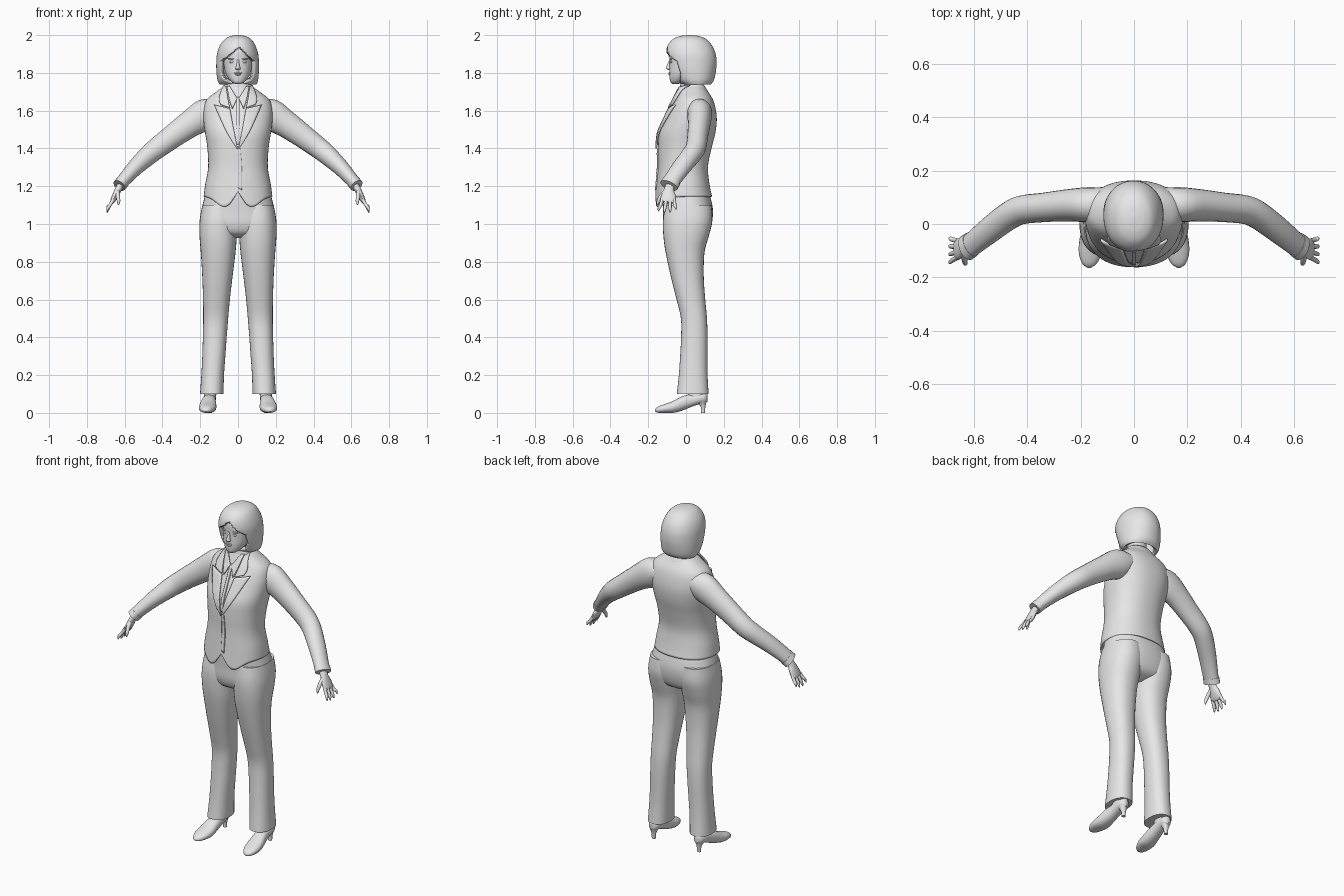
import bpy, bmesh, math
from mathutils import Vector

grey = bpy.data.materials.new("plain_grey")
grey.diffuse_color = (0.8, 0.8, 0.8, 1)


def finish(bm, name, mirror=False, solid=0, angle=40):
    bmesh.ops.recalc_face_normals(bm, faces=bm.faces)
    me = bpy.data.meshes.new(name)
    bm.to_mesh(me)
    bm.free()
    me.materials.append(grey)
    for p in me.polygons:
        p.use_smooth = True
    me.set_sharp_from_angle(angle=math.radians(angle))
    ob = bpy.data.objects.new(name, me)
    bpy.context.collection.objects.link(ob)
    if solid:
        m = ob.modifiers.new("thickness", 'SOLIDIFY')
        m.thickness = solid
        m.offset = -1
    if mirror:
        m = ob.modifiers.new("mirror", 'MIRROR')
        m.use_axis = (True, False, False)
        m.use_mirror_merge = False
    return ob


def dense(rows, k):
    """Smooth spline through rows of numbers, k steps per span."""
    out = []
    n = len(rows)
    for i in range(n - 1):
        a, b, c, d = (rows[max(0, min(n - 1, i + j))] for j in (-1, 0, 1, 2))
        for s in range(k):
            t = s / k
            out.append([q + 0.5 * t * (r - p + t * (2*p - 5*q + 4*r - s_ + t * (3*(q - r) + s_ - p)))
                        for p, q, r, s_ in zip(a, b, c, d)])
    return out + [list(rows[-1])]


def spow(v, p):
    return math.copysign(abs(v) ** p, v)


def skin(rings, caps=True):
    bm = bmesh.new()
    vs = [[bm.verts.new(p) for p in r] for r in rings]
    n = len(rings[0])
    for a, b in zip(vs, vs[1:]):
        for i in range(n):
            bm.faces.new((a[i], a[(i + 1) % n], b[(i + 1) % n], b[i]))
    if caps:
        bm.faces.new(vs[0])
        bm.faces.new(vs[-1])
    return bm


def upright(rows, k=4, n=32, p=0.88, caps=True):
    """Rows: height, centre x, half width, front y, back y."""
    rings = []
    for z, cx, rx, yf, yb in dense(rows, k):
        rings.append([(cx + rx * spow(math.cos(t), p),
                       (yf + yb) / 2 + (yb - yf) / 2 * spow(math.sin(t), p), z)
                      for t in (2 * math.pi * i / n for i in range(n))])
    return skin(rings, caps)


def limb(rows, k=3, n=20):
    """Rows: centre x, y, z, half width along y, half thickness."""
    d = dense(rows, k)
    c = [Vector(r[:3]) for r in d]
    rings = []
    for i, r in enumerate(d):
        t = (c[min(i + 1, len(c) - 1)] - c[max(i - 1, 0)]).normalized()
        u = Vector((0, 1, 0))
        u = (u - t * t.dot(u)).normalized()
        v = t.cross(u)
        rings.append([c[i] + u * r[3] * math.cos(a) + v * r[4] * math.sin(a)
                      for a in (2 * math.pi * j / n for j in range(n))])
    return skin(rings)


# Jacket body with a dipped, cut-away front hem
torso = [(1.13, 0, .182, -.162, .138), (1.2, 0, .174, -.156, .125), (1.3, 0, .158, -.148, .116),
         (1.4, 0, .162, -.148, .135), (1.48, 0, .174, -.142, .155), (1.55, 0, .183, -.113, .163),
         (1.61, 0, .182, -.085, .157), (1.66, 0, .165, -.06, .142), (1.7, 0, .115, -.042, .117),
         (1.735, 0, .068, -.028, .092)]
bm = upright(torso, 4, 64, caps=False)
for v in bm.verts:
    w = max(0, min(1, (1.28 - v.co.z) / 0.15))
    front = max(0, min(1, -v.co.y / 0.1))
    dip = 0.055 * math.exp(-((abs(v.co.x) - .075) / .055) ** 2) - 0.035 * math.exp(-(v.co.x / .025) ** 2)
    v.co.z += w * (0.015 - front * dip)
finish(bm, "jacket_body", solid=.01)
table = dense(torso, 4)


def chest(x, z):
    """Front surface of the jacket at x, z."""
    for a, b in zip(table, table[1:]):
        if z <= b[0] or b is table[-1]:
            t = max(0, min(1, (z - a[0]) / (b[0] - a[0])))
            rx, yf, yb = (a[i] + t * (b[i] - a[i]) for i in (2, 3, 4))
            c = min(1, abs(x) / rx) ** (1 / .88)
            return (yf + yb) / 2 - (yb - yf) / 2 * math.sqrt(max(0, 1 - c * c)) ** .88


def plate(name, inner, outer, off, mirror=True):
    """Cloth strip between two edges given in x, z, laid on the chest."""
    bm = bmesh.new()
    a, b = dense(inner, 6), dense(outer, 6)
    g = [[bm.verts.new((x, chest(x, z) - off, z)) for x, z in
          ((p[0] + (q[0] - p[0]) * j / 5, p[1] + (q[1] - p[1]) * j / 5) for j in range(6))]
         for p, q in zip(a, b)]
    for r, s in zip(g, g[1:]):
        for j in range(5):
            bm.faces.new((r[j], r[j + 1], s[j + 1], s[j]))
    m = finish(bm, name, mirror, .009)
    m.modifiers["thickness"].offset = 0


plate("lapel", [(.002, 1.4), (.022, 1.5), (.042, 1.61)], [(.006, 1.4), (.062, 1.49), (.125, 1.63)], .009)
plate("upper_collar", [(.043, 1.615), (.054, 1.67), (.062, 1.725)],
      [(.092, 1.632), (.1, 1.665), (.075, 1.733)], .012)
plate("blouse_collar", [(.004, 1.665), (.02, 1.69), (.042, 1.728)],
      [(.03, 1.61), (.046, 1.66), (.058, 1.728)], .008)
plate("blouse_placket", [(-.008, 1.42), (-.008, 1.55), (-.008, 1.67)],
      [(.008, 1.42), (.008, 1.55), (.008, 1.67)], .003, False)
plate("jacket_front_edge", [(.0, 1.19), (.0, 1.3), (.0, 1.4)], [(.02, 1.18), (.02, 1.3), (.012, 1.4)], .002, False)
finish(upright([(1.69, 0, .1, -.03, .122), (1.72, 0, .082, -.033, .106), (1.745, 0, .068, -.028, .088)],
               caps=False), "collar_stand", solid=.01)

# Jacket buttons
for z in (1.37, 1.27):
    bm = bmesh.new()
    bmesh.ops.create_uvsphere(bm, u_segments=12, v_segments=6, radius=.008)
    bmesh.ops.scale(bm, vec=(1, .5, 1), verts=bm.verts)
    bmesh.ops.translate(bm, vec=(.008, chest(.008, z) - .004, z), verts=bm.verts)
    finish(bm, "button")

# Sleeves and cuffs
finish(limb([(.11, .07, 1.6, .065, .06), (.17, .072, 1.58, .066, .084), (.25, .07, 1.532, .06, .072),
             (.34, .062, 1.468, .055, .063), (.42, .053, 1.408, .054, .057), (.47, .03, 1.368, .052, .053),
             (.54, -.022, 1.303, .05, .044), (.6, -.07, 1.237, .046, .036), (.625, -.088, 1.207, .046, .033)]),
       "sleeve", True)
finish(limb([(.61, -.077, 1.225, .049, .036), (.628, -.09, 1.203, .05, .036)], 2), "cuff", True)

# Hands
finish(limb([(.615, -.08, 1.215, .025, .02), (.634, -.09, 1.183, .026, .018), (.65, -.092, 1.15, .038, .016),
             (.664, -.095, 1.122, .04, .013), (.67, -.096, 1.113, .034, .008)], 3, 16), "palm", True)
for i, drop in enumerate((.008, 0, .002, .016)):
    y = -.126 + i * .021
    finish(limb([(.66, y, 1.13, .009, .01), (.678, y - .008 + i * .004, 1.1, .009, .009),
                 (.688, y - .016 + i * .008, 1.078 + drop, .008, .008),
                 (.693, y - .02 + i * .01, 1.06 + drop, .003, .003)], 3, 10), "finger", True)
finish(limb([(.638, -.108, 1.172, .014, .012), (.635, -.133, 1.145, .011, .011),
             (.632, -.147, 1.118, .009, .009), (.633, -.151, 1.1, .003, .003)], 3, 10), "thumb", True)

# Trousers: hips and flared legs
finish(upright([(1.2, 0, .162, -.125, .112), (1.14, 0, .178, -.125, .13), (1.07, 0, .194, -.122, .143),
                (1.0, 0, .2, -.12, .135), (.95, 0, .15, -.1, .11), (.925, 0, .07, -.05, .05)], 4, 40, .85),
       "trouser_hips")
finish(upright([(1.1, .1, .089, -.11, .134), (1.02, .102, .101, -.122, .14), (.94, .105, .099, -.12, .122),
                (.85, .105, .092, -.108, .098), (.72, .109, .08, -.08, .094), (.6, .114, .071, -.05, .102),
                (.5, .118, .066, -.027, .111), (.4, .123, .063, -.026, .114), (.3, .128, .061, -.031, .113),
                (.2, .134, .06, -.038, .114), (.1, .139, .062, -.049, .12)]), "trouser_leg", True)

# Shoes with slim heels, plus feet inside
rings = []
for y, cx, rx, zb, zt in dense([(-.164, .168, .006, .008, .018), (-.15, .167, .026, .001, .032),
                                (-.115, .164, .042, 0, .046), (-.07, .16, .046, 0, .062), (-.02, .156, .04, .012, .088),
                                (.03, .152, .034, .032, .1), (.075, .15, .033, .048, .105),
                                (.102, .149, .026, .052, .105), (.114, .149, .008, .06, .1)], 3):
    rings.append([(cx + rx * math.cos(a), y, (zb + zt) / 2 + (zt - zb) / 2 * spow(math.sin(a), .8))
                  for a in (2 * math.pi * j / 20 for j in range(20))])
finish(skin(rings), "shoe", True)
finish(upright([(.062, .15, .027, .05, .11), (.035, .15, .014, .077, .103), (0, .15, .011, .08, .1)], 3, 16),
       "shoe_heel", True)
finish(upright([(.07, .15, .032, .01, .1), (.17, .142, .036, .01, .09)], 2, 16), "ankle", True)

# Neck and head
finish(upright([(1.64, 0, .062, -.03, .08), (1.71, 0, .05, -.025, .075), (1.8, 0, .048, -.03, .075)]), "neck")
finish(upright([(1.742, 0, .016, -.074, -.04), (1.752, 0, .034, -.083, -.01), (1.775, 0, .054, -.087, .03),
                (1.805, 0, .068, -.088, .07), (1.84, 0, .075, -.087, .1), (1.875, 0, .078, -.087, .12),
                (1.92, 0, .075, -.084, .11), (1.96, 0, .055, -.05, .08)], 4, 40, .92), "head")

# Face: nose, lips, eyes and brows
finish(upright([(1.815, 0, .008, -.092, -.07), (1.822, 0, .014, -.104, -.07), (1.83, 0, .011, -.106, -.07),
                (1.85, 0, .007, -.096, -.07), (1.872, 0, .006, -.089, -.07)], 3, 16), "nose")


def bead(name, pos, size, mirror):
    bm = bmesh.new()
    bmesh.ops.create_uvsphere(bm, u_segments=16, v_segments=10, radius=1)
    bmesh.ops.scale(bm, vec=size, verts=bm.verts)
    bmesh.ops.translate(bm, vec=pos, verts=bm.verts)
    finish(bm, name, mirror)


bead("upper_lip", (0, -.088, 1.8), (.021, .006, .004), False)
bead("lower_lip", (0, -.087, 1.792), (.017, .006, .005), False)
bead("eye", (.032, -.078, 1.858), (.014, .006, .006), True)
bead("brow", (.034, -.079, 1.874), (.02, .007, .003), True)

# Bobbed hair, opened around the face with a side-swept fringe
bm = upright([(1.738, .0, .098, -.02, .13), (1.76, -.001, .107, -.05, .147), (1.8, -.002, .112, -.075, .157),
              (1.85, -.002, .113, -.096, .162), (1.9, -.002, .109, -.106, .157), (1.945, -.002, .094, -.097, .138),
              (1.978, 0, .07, -.07, .108), (1.994, 0, .042, -.035, .072), (2.0, 0, .012, .005, .035)], 8, 80, .95)
gone = []
for f in bm.faces:
    c = f.calc_center_median()
    fringe = 1.94 - (1.0 * (c.x - .01) if c.x > .01 else .75 * (.01 - c.x))
    edge = -.03 - .25 * max(0, c.z - 1.8)
    if (c.z < fringe and c.y < edge) or (c.z < 1.739 and len(f.verts) > 4):
        gone.append(f)
bmesh.ops.delete(bm, geom=gone, context='FACES')
finish(bm, "hair", solid=.022)
